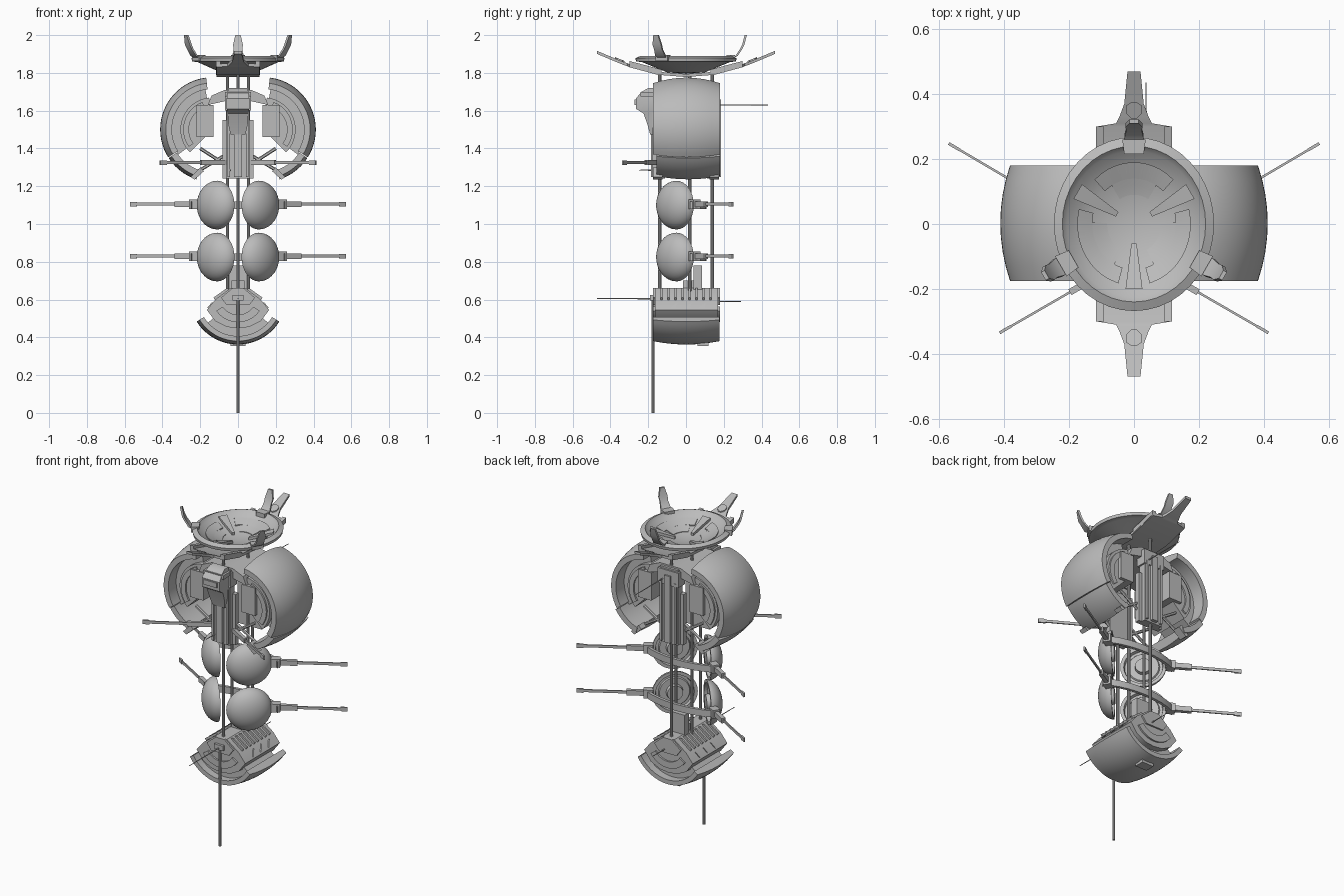
import bpy, bmesh, math
from mathutils import Matrix, Vector

cube = bpy.data.objects.get("Cube")
if cube:
    bpy.data.objects.remove(cube)

grey = bpy.data.materials.new("hull_grey")
grey.use_nodes = True
grey.diffuse_color = (0.5, 0.5, 0.5, 1)
grey.node_tree.nodes["Principled BSDF"].inputs["Base Color"].default_value = (0.5, 0.5, 0.5, 1)
parts = []


def finish(name, bm):
    bmesh.ops.remove_doubles(bm, verts=bm.verts, dist=1e-5)
    bmesh.ops.recalc_face_normals(bm, faces=bm.faces)
    mesh = bpy.data.meshes.new(name)
    bm.to_mesh(mesh)
    bm.free()
    mesh.materials.append(grey)
    ob = bpy.data.objects.new(name, mesh)
    bpy.context.collection.objects.link(ob)
    parts.append(ob)
    return ob


def skin(name, rings, closed=False):
    """Join equal rings of points into a solid."""
    bm = bmesh.new()
    vs = [[bm.verts.new(p) for p in ring] for ring in rings]
    n = len(rings[0])
    pairs = list(zip(vs, vs[1:])) + ([(vs[-1], vs[0])] if closed else [])
    for a, b in pairs:
        for i in range(n):
            j = (i + 1) % n
            bm.faces.new((a[i], a[j], b[j], b[i]))
    if not closed:
        bm.faces.new(vs[0])
        bm.faces.new(vs[-1])
    return finish(name, bm)


def spin(name, profile, a0, a1, n, mat):
    """Turn a closed (radius, height) profile about the local z axis."""
    full = a1 - a0 >= 360
    rings = []
    for k in range(n if full else n + 1):
        a = math.radians(a0 + (a1 - a0) * k / n)
        rings.append([mat @ Vector((r * math.cos(a), r * math.sin(a), h)) for r, h in profile])
    return skin(name, rings, full)


def prism(name, pts, y0, y1, sx=1):
    return skin(name, [[(sx * x, y, z) for x, z in pts] for y in (y0, y1)])


def box(name, x0, x1, y0, y1, z0, z1):
    return prism(name, [(x0, z0), (x1, z0), (x1, z1), (x0, z1)], y0, y1)


def rod(name, a, b, r1, r2=None, sides=10):
    a, b = Vector(a), Vector(b)
    bm = bmesh.new()
    rot = (b - a).to_track_quat('Z', 'Y').to_matrix().to_4x4()
    bmesh.ops.create_cone(bm, cap_ends=True, segments=sides, radius1=r1, radius2=r2 or r1,
                          depth=(b - a).length, matrix=Matrix.Translation((a + b) / 2) @ rot)
    return finish(name, bm)


def arm(name, start, d, steps):
    """Flat telescopic arm: steps of (from, to, half width, half height) along d."""
    side = Vector((-d.y, d.x, 0))
    for label, t0, t1, w, h in steps:
        skin(name + label, [[start + d * t + side * w * i + Vector((0, 0, h * j))
                             for i, j in ((-1, -1), (1, -1), (1, 1), (-1, 1))] for t in (t0, t1)])


def blade(name, stations, thick, turn=0):
    """Loft a strap along y from (y, half width, z) stations, turned about z."""
    m = Matrix.Rotation(math.radians(turn), 4, 'Z')
    t = Vector(thick)
    rings = []
    for y, w, z in stations:
        l, r = Vector((-w, y, z)), Vector((w, y, z))
        rings.append([m @ p for p in (l, r, r + t, l + t)])
    return skin(name, rings)


def y_axis(cx, cz, s=1):
    return Matrix(((s, 0, 0, cx * s), (0, 0, 1, 0), (0, 1, 0, cz), (0, 0, 0, 1)))


def barrel(r_in, r_out, bulge, y0, y1, n=8):
    """Closed shell section with an outer wall that swells in the middle."""
    ts = [2 * i / n - 1 for i in range(n + 1)]
    ys = [y0 + (t + 1) / 2 * (y1 - y0) for t in ts]
    outer = [(r_out - bulge * t * t, y) for t, y in zip(ts, ys)]
    return outer + [(r_in, y1), (r_in, y0)]


# Dish
oval = Matrix.Diagonal((0.92, 1, 1, 1))
spin("dish", [(0, 1.795), (.1, 1.803), (.235, 1.858), (.264, 1.86), (.268, 1.878), (.24, 1.89),
              (.225, 1.872), (.15, 1.837), (.085, 1.817), (0, 1.808)], 0, 360, 40, oval)
for k in range(3):
    mid = 90 + 120 * k
    spin("dish_panel", [(.09, 1.822), (.12, 1.831), (.19, 1.862), (.19, 1.845), (.09, 1.81)],
         mid - 32, mid + 32, 10, oval)
    spin("dish_panel_wing", [(.14, 1.84), (.19, 1.862), (.19, 1.845), (.14, 1.825)],
         mid - 44, mid + 44, 10, oval)
    blade("dish_fin", [(.06, .008, 1.815), (.2, .026, 1.86)], (0, 0, .016), mid + 90)
    # Curved prong on the rim
    blade("prong", [(.225, .022, 1.87), (.262, .03, 1.89), (.285, .024, 1.925), (.298, .026, 1.95),
                    (.31, .014, 2.0)], (0, .012, 0), mid - 90)
    blade("prong_foot", [(.215, .03, 1.862), (.26, .036, 1.862)], (0, 0, .032), mid - 90)

# Straps under the dish
for turn in (0, 180):
    blade("under_strap", [(0, .115, 1.778), (.15, .115, 1.79), (.3, .115, 1.83), (.31, .055, 1.835),
                          (.33, .045, 1.842), (.37, .03, 1.858), (.47, .02, 1.9)], (0, 0, .016), turn)
    blade("strap_boss", [(.325, .008, 1.855), (.34, .024, 1.861), (.365, .024, 1.871),
                         (.375, .008, 1.875)], (0, 0, .008), turn)
    for s in (-1, 1):
        blade("strap_flange", [(.13, .012, 1.79), (.3, .012, 1.835)], (0, 0, .028), turn)\
            .location.x = s * .105

# Large side pods
for s in (-1, 1):
    m = y_axis(.135, 1.5, s)
    spin("pod_shell", barrel(.215, .277, .03, -.175, .18), -32, 83, 24, m)
    spin("pod_lower_shell", barrel(.225, .277, .018, -.155, .18), -72, -33, 10, m)
    spin("pod_rib", barrel(.14, .225, 0, -.1, .1, 1), -36, 80, 20, m)
    spin("pod_core", barrel(.0, .17, 0, -.13, .13, 1), -45, 84, 20, m)
    spin("pod_core_ring", barrel(.125, .155, 0, -.14, .14, 1), -36, 70, 18, m)
    box("pod_core_face", *sorted((s * .13, s * .22)), -.15, .15, 1.46, 1.63)
    # Feet and inner struts
    for y in (-.15, .15):
        prism("pod_foot", [(.18, 1.28), (.2, 1.3), (.25, 1.25), (.23, 1.235)], y - .025, y + .025, s)
        rod("strut", (s * .06, y * .8, 1.31), (s * .2, y * .8, 1.4), .009, sides=6)
        rod("strut", (s * .06, y * .8, 1.37), (s * .21, y * .8, 1.28), .009, sides=6)

# Bridge joining the pods, with spine columns front and back
prism("bridge", [(-.16, 1.63), (-.14, 1.68), (-.07, 1.71), (.07, 1.71), (.14, 1.68), (.16, 1.63),
                 (.07, 1.65), (-.07, 1.65)], -.15, .15)
for f in (-1, 1):
    def slab(name, w, d0, d1, z0, z1):
        box(name, -w, w, *sorted((f * d0, f * d1)), z0, z1)
    slab("spine_back_plate", .082, .11, .14, 1.24, 1.55)
    slab("spine_column", .06, .12, .165, 1.24, 1.7)
    slab("spine_rail", .02, .16, .185, 1.25, 1.66)
    slab("spine_collar", .07, .11, .175, 1.6, 1.69)
    for s in (-1, 1):
        box("spine_edge", *sorted((s * .042, s * .056)), *sorted((f * .16, f * .178)), 1.25, 1.62)

# Cabin on the front of the spine
skin("cabin", [[(-w, y, z), (w, y, z), (w, -.165, z), (-w, -.165, z)] for w, y, z in
               ((.04, -.19, 1.475), (.052, -.205, 1.53), (.055, -.225, 1.585), (.06, -.265, 1.61),
                (.06, -.265, 1.665), (.055, -.235, 1.7), (.05, -.2, 1.72))])
box("cabin_visor", -.045, .045, -.272, -.255, 1.63, 1.66)
box("cabin_brow", -.068, .068, -.24, -.17, 1.675, 1.7)

# Long vertical rods
for x, y in ((0, -.14), (0, .14), (-.055, .02), (.055, .02)):
    rod("long_rod", (x, y, .6), (x, y, 1.79), .009)

# Four domes: hollow-backed bowls facing outward and forward
for z in (1.1, .825):
    for s in (-1, 1):
        axis = Vector((s, -1, 0)).to_track_quat('Z', 'Y').to_matrix().to_4x4()
        m = Matrix.Translation((s * .11, -.05, z)) @ axis
        arc = [(.129 * math.cos(math.radians(9 * i)), .083 * math.sin(math.radians(9 * i)))
               for i in range(11)]
        spin("dome", [(0, .012), (.085, .012), (.09, .02), (.105, .02), (.11, 0)] + arc, 0, 360, 32, m)
        spin("dome_hub", [(0, -.01), (.045, -.01), (.05, .02), (0, .02)], 0, 360, 16, m)
        # Flat arm sweeping outward and back
        arm("arm_", Vector((s * .2, .03, z + .005)), Vector((s * .862, .507, 0)),
            (("socket", 0, .055, .022, .025), ("sleeve", .05, .15, .012, .015),
             ("rod", .14, .43, .0035, .008), ("tip", .39, .43, .0045, .012)))
    # Curved yoke behind the domes
    path = [(.25 * math.sin(a / 4), .06 + .04 * math.cos(a / 4 * 1.57)) for a in range(-6, 7)]
    skin("yoke", [[(x, y + a, z + b) for a, b in ((-.01, -.02), (.008, -.02), (.008, .02), (-.01, .02))]
                  for x, y in path])

# Forward arms
for s in (-1, 1):
    arm("front_arm_", Vector((s * .05, -.125, 1.325)), Vector((s * .866, -.5, 0)),
        (("sleeve", 0, .17, .01, .013), ("rod", .16, .42, .0035, .008), ("tip", .38, .42, .0045, .012)))

# Thin needles
for x, z, y0, y1 in ((.037, 1.63, .15, .435), (-.04, 1.285, -.16, -.25),
                     (0, .605, -.16, -.47), (.02, .59, .16, .29)):
    rod("needle", (x, y0, z), (x, y1, z), .004, .002, 6)

# Lower pod
m = y_axis(0, .62)
spin("lower_shell", barrel(.213, .258, .018, -.175, .178), 212, 328, 24, m)
spin("lower_rib", barrel(.1, .217, 0, -.13, .13, 1), 222, 318, 18, m)
prism("lower_body", [(-.04, .66), (.04, .66), (.12, .6), (.165, .545), (.12, .485), (.06, .455), (0, .448),
                     (-.06, .455), (-.12, .485), (-.165, .545), (-.12, .6)], -.165, .17)
spin("lower_face_ring", barrel(.1, .14, 0, -.176, .18, 1), 215, 325, 18, m)
prism("lower_face_cap", [(-.03, .66), (.03, .66), (.09, .61), (.06, .57), (-.06, .57), (-.09, .61)], -.175, .18)
box("lower_face_block", -.03, .03, -.19, -.15, .595, .625)
box("lower_keel_box", -.04, .04, .06, .12, .355, .39)
for s in (-1, 1):
    for i in range(8):
        y = -.13 + i * .037
        prism("roof_slat", [(.045, .655), (.06, .66), (.13, .61), (.12, .595)], y - .005, y + .005, s)
    for i in range(3):
        y = -.065 + i * .075
        skin("side_vent", [[(s * (.158 + o), y - .02, .555), (s * (.158 + o), y + .012, .555),
                            (s * (.133 + o), y + .02, .585)] for o in (-.008, .006)])

# Neck above the lower pod and the long keel mast
box("neck_front", -.035, .035, -.015, .04, .63, .7)
box("neck_back", -.05, .05, .04, .085, .63, .78)
rod("keel_mast", (0, -.175, 0), (0, -.175, .62), .008)

bpy.ops.object.select_all(action='DESELECT')
for ob in parts:
    ob.select_set(True)
bpy.context.view_layer.objects.active = parts[0]
bpy.ops.object.shade_smooth_by_angle(angle=math.radians(30))
